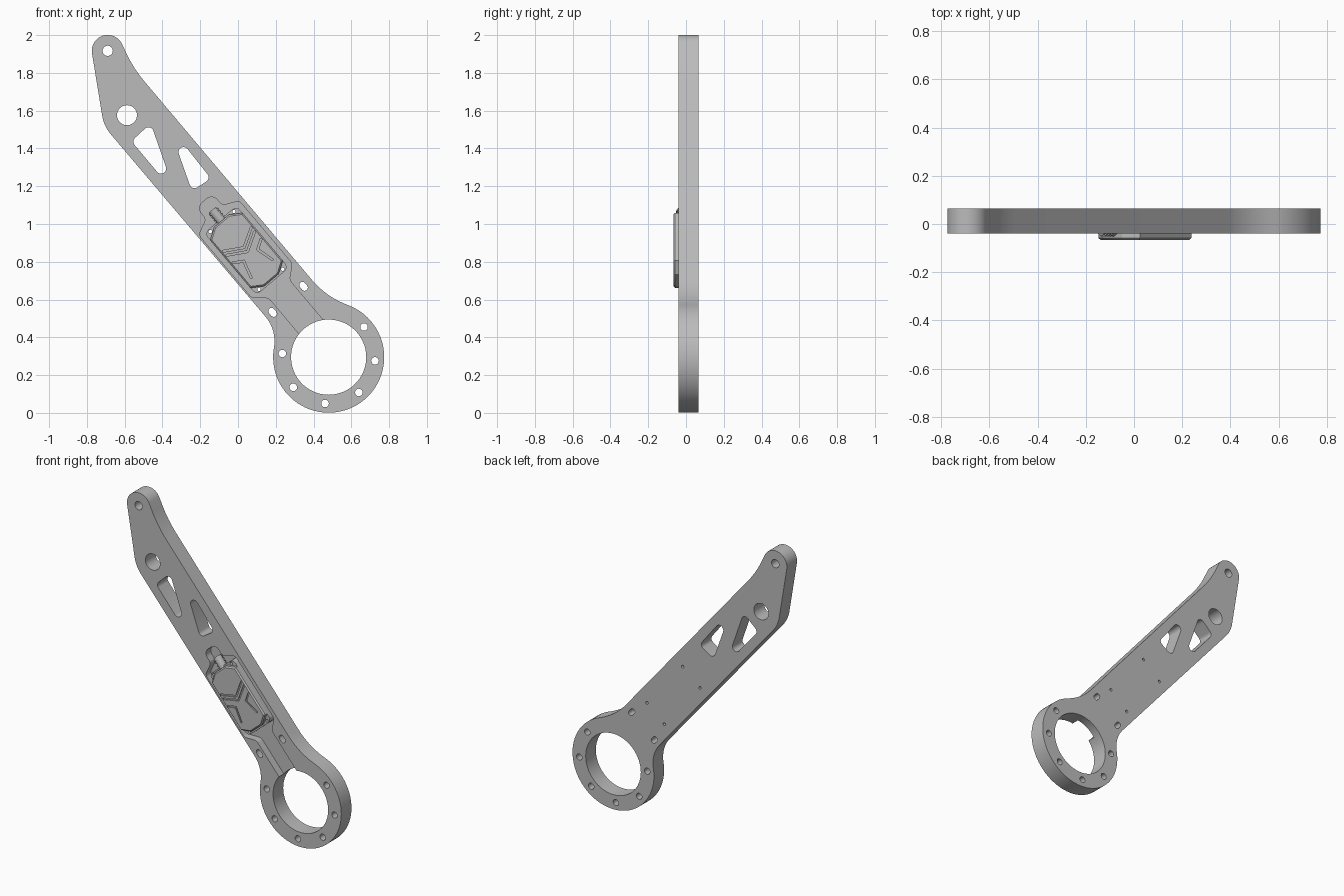
import bpy, bmesh
from math import sin, cos, atan2, tan, pi, radians
from mathutils import Vector

cube = bpy.data.objects.get("Cube")
if cube:
    bpy.data.objects.remove(cube)

grey = bpy.data.materials.new("satin_grey")
grey.use_nodes = True
grey.diffuse_color = (0.5, 0.5, 0.5, 1)
grey.node_tree.nodes["Principled BSDF"].inputs["Base Color"].default_value = (0.5, 0.5, 0.5, 1)

FRONT, BACK, FLOOR = -0.04, 0.065, 0.01
ORIGIN = Vector((0.045, 0.86))          # centre of the electronics module
ALONG = Vector((0.645, -0.764))         # direction down the arm
ACROSS = Vector((0.764, 0.645))
RING = Vector((0.48, 0.295))


def local(u, v):
    """Arm coordinates to front-plane (x, z)."""
    return ORIGIN + ALONG * u + ACROSS * v


def arc(c, r, a0, a1, n):
    return [Vector((c[0] + r * cos(radians(a0 + (a1 - a0) * i / n)),
                    c[1] + r * sin(radians(a0 + (a1 - a0) * i / n)))) for i in range(n + 1)]


def hull(centres, r, n=8):
    """Circle, slot or rounded polygon: offset of counter-clockwise centres."""
    if len(centres) == 1:
        return arc(centres[0], r, 0, 360, 4 * n)[:-1]
    pts, k = [], len(centres)
    for i, c in enumerate(centres):
        c, p, q = Vector(c), Vector(centres[i - 1]), Vector(centres[(i + 1) % k])
        a0 = atan2(c.y - p.y, c.x - p.x) - pi / 2
        a1 = atan2(q.y - c.y, q.x - c.x) - pi / 2
        while a1 < a0 - 1e-6:
            a1 += 2 * pi
        pts += arc(c, r, a0 * 180 / pi, a1 * 180 / pi, n)
    return pts


def fillet(corners, n=8):
    """Polygon from (point, radius) pairs with rounded corners."""
    pts, k = [], len(corners)
    for i, (c, r) in enumerate(corners):
        if r == 0:
            pts.append(c)
            continue
        a = (corners[i - 1][0] - c).normalized()
        b = (corners[(i + 1) % k][0] - c).normalized()
        half = a.angle(b) / 2
        mid = c + (a + b).normalized() * (r / sin(half))
        s, e = c + a * (r / tan(half)) - mid, c + b * (r / tan(half)) - mid
        a0, a1 = atan2(s.y, s.x), atan2(e.y, e.x)
        if a1 - a0 > pi:
            a1 -= 2 * pi
        if a1 - a0 < -pi:
            a1 += 2 * pi
        pts += arc(mid, r, a0 * 180 / pi, a1 * 180 / pi, n)
    return pts


def prism(name, outlines, y0, y1, bevel=0):
    """Extrude front-plane outlines from y0 (front) to y1 (back)."""
    bm = bmesh.new()
    for pts in outlines:
        front = bm.faces.new([bm.verts.new((p[0], y0, p[1])) for p in pts])
        ret = bmesh.ops.extrude_face_region(bm, geom=[front], use_keep_orig=True)
        for v in [g for g in ret["geom"] if isinstance(g, bmesh.types.BMVert)]:
            v.co.y = y1
        if bevel:
            bmesh.ops.bevel(bm, geom=list(front.edges), offset=bevel, segments=1,
                            affect='EDGES')
    bmesh.ops.recalc_face_normals(bm, faces=bm.faces)
    mesh = bpy.data.meshes.new(name)
    bm.to_mesh(mesh)
    bm.free()
    mesh.materials.append(grey)
    ob = bpy.data.objects.new(name, mesh)
    bpy.context.collection.objects.link(ob)
    return ob


def activate(ob):
    bpy.ops.object.select_all(action='DESELECT')
    ob.select_set(True)
    bpy.context.view_layer.objects.active = ob


def cut(ob, outlines, y0, y1):
    cutter = prism("cutter", outlines, y0, y1)
    cutter.hide_render = True
    mod = ob.modifiers.new("cut", 'BOOLEAN')
    mod.operation, mod.solver, mod.object = 'DIFFERENCE', 'EXACT', cutter
    activate(ob)
    bpy.ops.object.modifier_apply(modifier=mod.name)
    bpy.data.objects.remove(cutter)


def smooth(ob):
    activate(ob)
    bpy.ops.object.shade_smooth_by_angle(angle=radians(30))


# Arm outline: ring arc, right edge, tip arc, left edge
outline = [(p, 0) for p in arc(RING, 0.294, 172, 429, 56)]
outline += [(Vector((0.464, 0.618)), 0.45), (Vector((-0.552, 1.822)), 0.7)]
outline += [(p, 0) for p in arc((-0.69, 1.917), 0.084, 25, 188, 20)]
outline += [(Vector((-0.71, 1.518)), 0.2), (Vector((0.207, 0.437)), 0.2)]
arm = prism("arm_plate", [fillet(outline)], FRONT, BACK)

# Recess for the module and its cable channel
side = [(-0.345, 0.055, 0.04), (-0.265, 0.055, 0.03), (-0.225, 0.14, 0.03),
        (0.21, 0.14, 0.04), (0.265, 0.072, 0.04), (0.6, 0.072, 0)]
pocket = [(local(u, v), r) for u, v, r in side]
pocket += [(local(u, -v), r) for u, v, r in reversed(side)]
cut(arm, [fillet(pocket)], FRONT - 0.1, FLOOR)

# Through holes: bore, tip holes, lightening slots, bolt circle, tie slots, screws
BOLTS = [(u, v) for u in (-0.2, 0.2) for v in (-0.082, 0.082)]
holes = [arc(RING, 0.199, 0, 360, 64)[:-1],
         hull([(-0.69, 1.917)], 0.027), hull([(-0.588, 1.576)], 0.053),
         hull([(-0.474, 1.485), (-0.527, 1.436), (-0.407, 1.293)], 0.027),
         hull([(-0.288, 1.38), (-0.23, 1.217), (-0.183, 1.247)], 0.027)]
for i in range(6):
    holes.append(hull(arc(RING, 0.246, 40.5 - 45 * i, 0, 1)[:1], 0.02, 5))
for c in (Vector((0.347, 0.67)), Vector((0.183, 0.532))):
    holes.append(hull([c - ALONG * 0.009, c + ALONG * 0.009], 0.017))
holes += [hull([local(u, v)], 0.009, 4) for u, v in BOLTS]
cut(arm, holes, FRONT - 0.1, BACK + 0.1)
smooth(arm)

# Module base with corner screws
base_pts = [(local(u, v), 0.03) for u, v in
            ((-0.215, -0.112), (0.215, -0.112), (0.215, 0.112), (-0.215, 0.112))]
base = prism("module_base", [fillet(base_pts, 4)], -0.04, FLOOR)
cut(base, [hull([local(u, v)], 0.009, 4) for u, v in BOLTS], -0.1, 0.1)
smooth(base)

# Raised lid with clipped corners and engraved lines
quarter = [(0.205, 0.05), (0.165, 0.113)]
lid_pts = [local(u, v) for u, v in quarter] + [local(-u, v) for u, v in reversed(quarter)]
lid_pts += [local(-u, -v) for u, v in quarter] + [local(u, -v) for u, v in reversed(quarter)]
lid = prism("module_lid", [lid_pts], -0.066, -0.035, bevel=0.008)


def groove(path, w=0.005):
    """Outline of a bent line of constant width."""
    a, b, c = [Vector(p) for p in path]
    n0 = Vector((a.y - b.y, b.x - a.x)).normalized()
    n1 = Vector((b.y - c.y, c.x - b.x)).normalized()
    m = (n0 + n1).normalized()
    m = m * (w / m.dot(n0))
    return [local(*p) for p in (a + n0 * w, b + m, c + n1 * w,
                                c - n1 * w, b - m, a - n0 * w)]


lines = [groove([(s - 0.058, 0.1), (s, 0), (s - 0.058, -0.1)]) for s in (-0.02, 0.008)]
lines += [groove([(0.002, 0.1 * s), (0.034, 0.048 * s), (0.13, 0.075 * s)]) for s in (-1, 1)]
cut(lid, lines, -0.1, -0.058)
smooth(lid)

# Ribbed antenna connector lying along the arm
for i in range(9):
    r = 0.03 if i % 2 else 0.025
    p = local(-0.276 + i * 0.009, 0)
    bpy.ops.mesh.primitive_cylinder_add(vertices=24, radius=r, depth=0.01,
                                        location=(p.x, -0.022, p.y))
    rib = bpy.context.object
    rib.name = "connector_rib"
    rib.rotation_mode = 'QUATERNION'
    rib.rotation_quaternion = Vector((ALONG.x, 0, ALONG.y)).to_track_quat('Z', 'Y')
    rib.data.materials.append(grey)
    smooth(rib)
